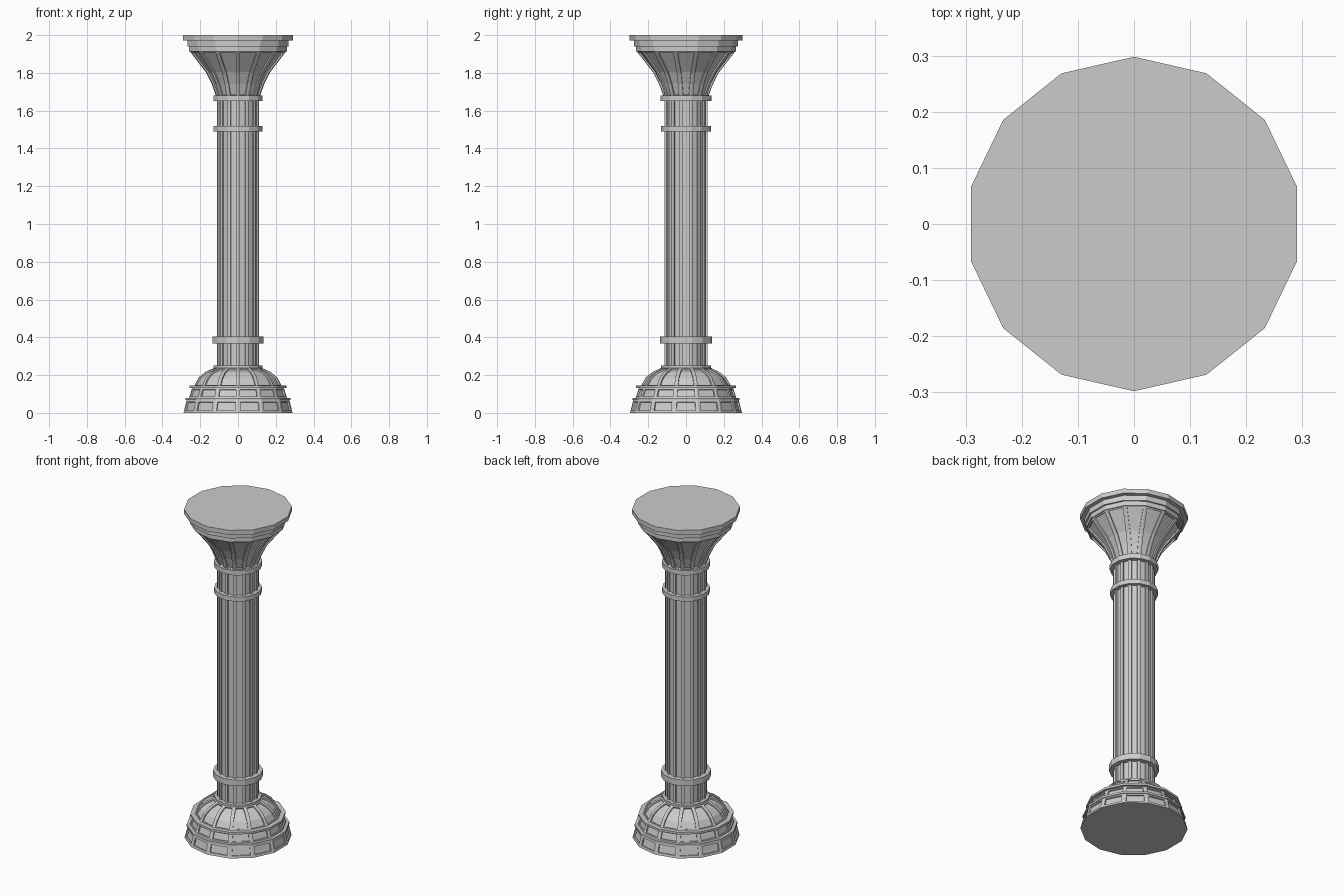
import bpy, bmesh, math

if "Cube" in bpy.data.objects:
    bpy.data.objects.remove(bpy.data.objects["Cube"])

SIDES = 14


def lathe(name, profile, panels=(), inset=0.01, depth=0.008):
    """Closed 14-sided solid from (radius, z) points; panels = (first, last) profile
    segments whose columns are each recessed as one panel."""
    bm = bmesh.new()
    rings = []
    for r, z in profile:
        ring = []
        for i in range(SIDES):
            a = math.pi / 2 + 2 * math.pi * i / SIDES
            ring.append(bm.verts.new((r * math.cos(a), r * math.sin(a), z)))
        rings.append(ring)
    columns = [[] for _ in range(SIDES)]
    for lo, hi in zip(rings, rings[1:]):
        for i in range(SIDES):
            j = (i + 1) % SIDES
            columns[i].append(bm.faces.new((lo[i], lo[j], hi[j], hi[i])))
    bm.faces.new(rings[0][::-1])
    bm.faces.new(rings[-1])
    bm.normal_update()
    for first, last in panels:
        for col in columns:
            bmesh.ops.inset_region(bm, faces=col[first:last + 1], use_boundary=True,
                                   use_even_offset=True, thickness=inset, depth=0)
            bm.normal_update()
            bmesh.ops.inset_region(bm, faces=col[first:last + 1], use_boundary=True,
                                   use_even_offset=True, thickness=0.001, depth=-depth)
            bm.normal_update()
    mesh = bpy.data.meshes.new(name)
    bm.to_mesh(mesh)
    bm.free()
    obj = bpy.data.objects.new(name, mesh)
    bpy.context.collection.objects.link(obj)
    return obj


def band(name, r, z0, z1):
    return lathe(name, [(r, z0), (r, z1)])


# Stepped base with two rows of recessed blocks and a fluted dome
lathe("base_lower", [(0.296, 0.0), (0.278, 0.072)], [(0, 0)], 0.014)
band("base_lower_lip", 0.284, 0.068, 0.08)
lathe("base_upper", [(0.268, 0.075), (0.248, 0.135)], [(0, 0)], 0.012)
band("base_upper_lip", 0.264, 0.131, 0.144)
lathe("base_dome", [(0.240, 0.14), (0.212, 0.188), (0.175, 0.218), (0.13, 0.238)],
      [(0, 2)], 0.010)

# Fluted shaft, split into three lengths by the collars
lathe("shaft", [(0.115, 0.235), (0.115, 0.385), (0.115, 1.503), (0.115, 1.67)],
      [(0, 0), (1, 1), (2, 2)], 0.010, 0.008)
band("shaft_foot_ring", 0.132, 0.234, 0.25)
band("lower_collar", 0.138, 0.368, 0.405)
band("middle_collar", 0.133, 1.49, 1.518)
band("upper_collar", 0.134, 1.65, 1.68)

# Flared capital with recessed flutes
lathe("capital_flare", [(0.117, 1.67), (0.142, 1.74), (0.172, 1.80), (0.262, 1.915)],
      [(0, 2)], 0.012)
band("capital_lower_band", 0.265, 1.912, 1.942)
band("capital_upper_band", 0.274, 1.94, 1.974)
band("top_slab", 0.298, 1.972, 2.0)
